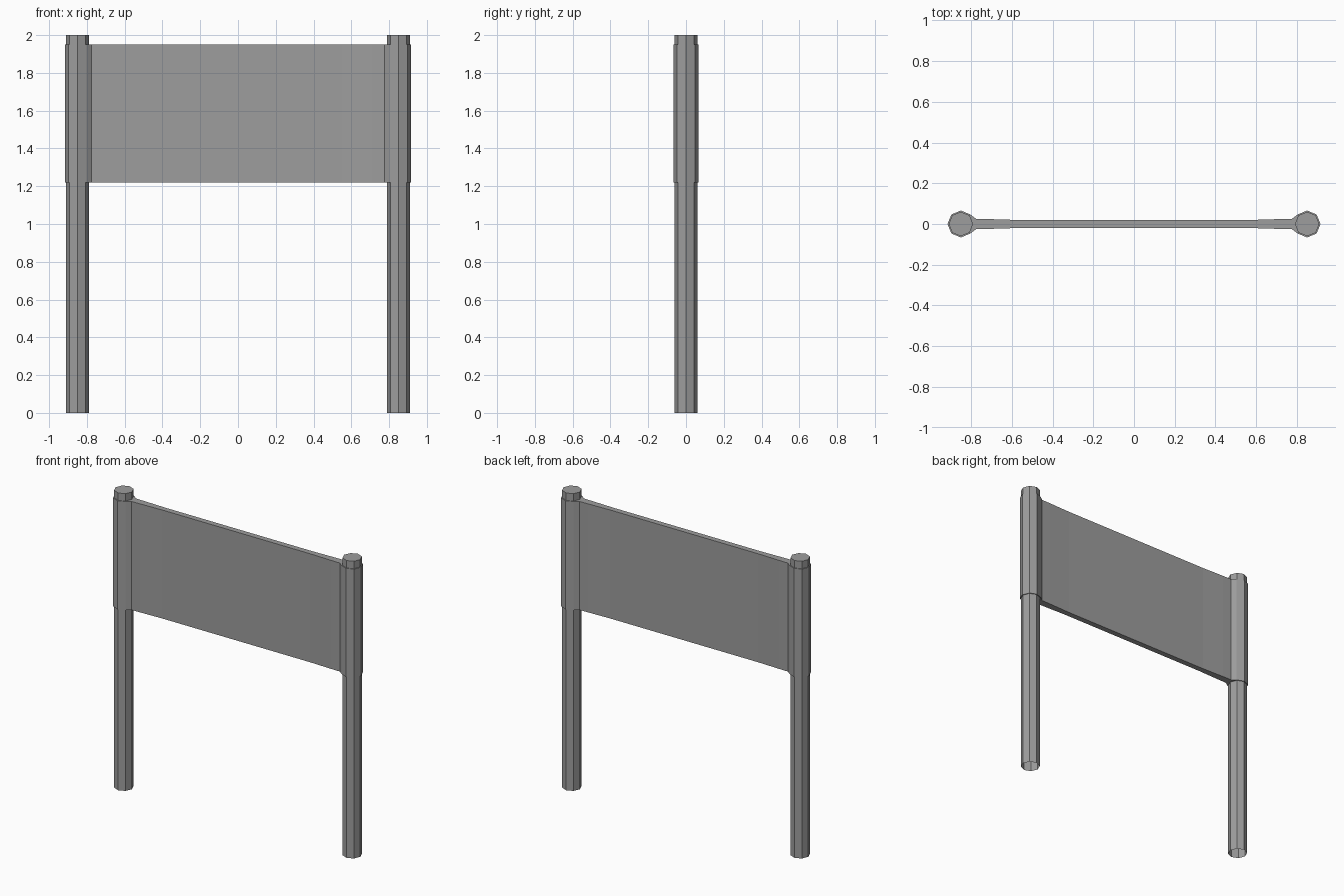
import bpy
import bmesh
from math import cos, sin, pi

cube = bpy.data.objects.get("Cube")
if cube:
    bpy.data.objects.remove(cube, do_unlink=True)

POST_X, POST_R, HEIGHT = 0.85, 0.06, 2.0
SLEEVE_R, LOW, HIGH = 0.066, 1.22, 1.95

grey = bpy.data.materials.new("mid_grey")
grey.use_nodes = True
colour = (0.34, 0.34, 0.34, 1)
grey.diffuse_color = colour
grey.node_tree.nodes["Principled BSDF"].inputs["Base Color"].default_value = colour


def finish(name, bm):
    bmesh.ops.remove_doubles(bm, verts=bm.verts, dist=0.0001)
    bmesh.ops.recalc_face_normals(bm, faces=bm.faces)
    mesh = bpy.data.meshes.new(name)
    bm.to_mesh(mesh)
    bm.free()
    mesh.materials.append(grey)
    bpy.context.collection.objects.link(bpy.data.objects.new(name, mesh))


def face(bm, points):
    bm.faces.new([bm.verts.new(p) for p in points])


def octagon(side, radius, steps):
    """Corners counted from the outer side, mirrored for the other post."""
    return [(side * (POST_X + radius * cos(k * pi / 4)), radius * sin(k * pi / 4))
            for k in steps]


def at(points, z):
    return [(x, y, z) for x, y in points]


def wall(bm, points, low, high):
    for a, b in zip(points, points[1:]):
        face(bm, at([a, b], low) + at([b, a], high))


# Hollow posts, closed on top and open underneath
for side, label in ((1, "left"), (-1, "right")):
    bm = bmesh.new()
    ring = octagon(side, POST_R, range(9))
    wall(bm, ring, 0, HEIGHT)
    face(bm, at(ring[:-1], HEIGHT))
    finish(label + "_post", bm)

# Banner panel, thinning towards the middle, with a sleeve round each post
half = [(0.775, 0.025), (0.71, 0.024), (0.55, 0.019)]
front = [(x, -y) for x, y in half] + [(-x, -y) for x, y in reversed(half)]
back = [(x, -y) for x, y in front]

bm = bmesh.new()
sleeves = {s: octagon(s, SLEEVE_R, range(-3, 4)) for s in (1, -1)}
posts = {s: octagon(s, POST_R, range(-3, 6)) for s in (1, -1)}
for s in (1, -1):
    outer, inner = sleeves[s], posts[s]
    wall(bm, outer, LOW, HIGH)
    for z in (LOW, HIGH):
        for k in range(len(outer) - 1):
            face(bm, at([outer[k], outer[k + 1], inner[k + 1], inner[k]], z))

front_run = [sleeves[1][0]] + front + [sleeves[-1][0]]
back_run = [sleeves[1][-1]] + back + [sleeves[-1][-1]]
wall(bm, front_run, LOW, HIGH)
wall(bm, back_run, LOW, HIGH)

# Top and bottom edges of the panel, cut round the posts
for z in (LOW, HIGH):
    for a, b, c, d in zip(front, front[1:], back[1:], back):
        face(bm, at([a, b, c, d], z))
    for s, f, b in ((1, front[0], back[0]), (-1, front[-1], back[-1])):
        outer, inner = sleeves[s], posts[s]
        face(bm, at([outer[0], f, inner[7], inner[0]], z))
        face(bm, at([f, b, inner[7]], z))
        face(bm, at([b, outer[-1], inner[6], inner[7]], z))
finish("banner", bm)
